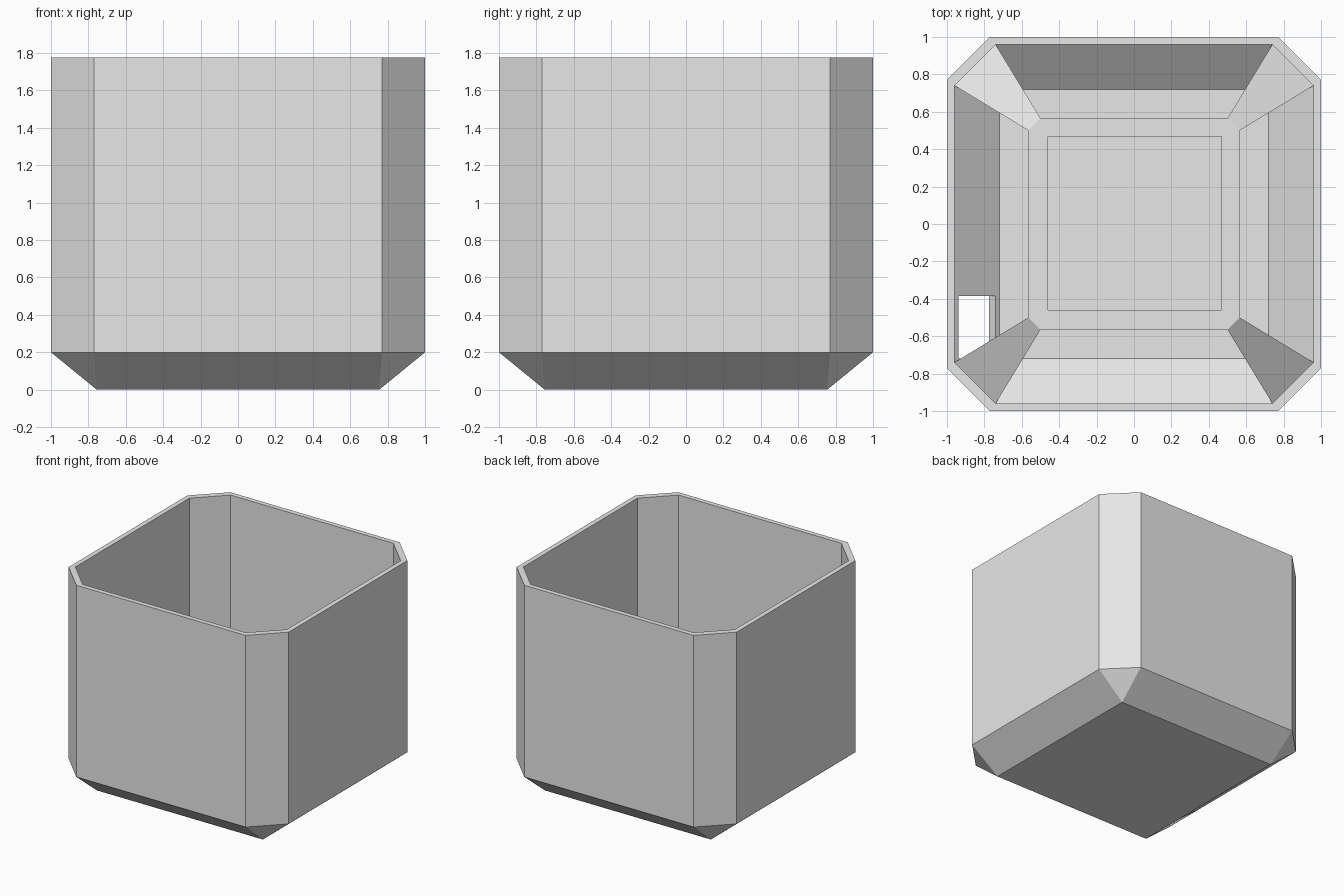
import bpy
import bmesh
import math

cube = bpy.data.objects.get("Cube")
if cube:
    bpy.data.objects.remove(cube, do_unlink=True)

grey = bpy.data.materials.new("light_grey")
grey.use_nodes = True
COLOUR = (0.8, 0.8, 0.8, 1.0)
grey.diffuse_color = COLOUR
grey.node_tree.nodes["Principled BSDF"].inputs["Base Color"].default_value = COLOUR


def finish(name, bm):
    """Turn a bmesh into a named, coloured object."""
    bmesh.ops.remove_doubles(bm, verts=bm.verts, dist=1e-5)
    bmesh.ops.dissolve_degenerate(bm, edges=bm.edges, dist=1e-5)
    bmesh.ops.recalc_face_normals(bm, faces=bm.faces)
    mesh = bpy.data.meshes.new(name)
    bm.to_mesh(mesh)
    bm.free()
    mesh.materials.append(grey)
    obj = bpy.data.objects.new(name, mesh)
    bpy.context.collection.objects.link(obj)
    return obj


def ring(bm, half, cut, z):
    """Square with cut corners; cut == half gives a plain square."""
    verts = []
    for sx, sy, swap in ((1, 1, 0), (-1, 1, 1), (-1, -1, 0), (1, -1, 1)):
        pair = [(sx * half, sy * cut), (sx * cut, sy * half)]
        for x, y in (pair[::-1] if swap else pair):
            verts.append(bm.verts.new((x, y, z)))
    return verts


def lathe(name, rings, closed=False):
    """Join successive rings, then cap the ends or close the loop."""
    bm = bmesh.new()
    loops = [ring(bm, *r) for r in rings]
    pairs = list(zip(loops, loops[1:]))
    if closed:
        pairs.append((loops[-1], loops[0]))
    else:
        bm.faces.new(loops[0])
        bm.faces.new(loops[-1])
    for a, b in pairs:
        for i in range(8):
            j = (i + 1) % 8
            bm.faces.new((a[i], a[j], b[j], b[i]))
    return finish(name, bm)


TOP, FLOOR, DECK = 1.775, 0.04, 0.54

# Pot shell: chamfered walls tapering to a square foot, hollow inside
pot = lathe("pot_shell", [
    (0.755, 0.755, 0), (1, 0.77, 0.2), (1, 0.77, TOP),
    (0.96, 0.74, TOP), (0.96, 0.74, 0.24), (0.72, 0.72, FLOOR)])

# Drain slot cut square through the sloping base
bm = bmesh.new()
bmesh.ops.create_cube(bm, size=1)
cutter = finish("drain_cutter", bm)
cutter.scale = (0.258, 0.335, 0.12)
cutter.location = (-0.8575, -0.5525, 0.119)
cutter.rotation_euler.y = math.radians(39.2)
cutter.hide_render = True
slot = pot.modifiers.new("drain_slot", "BOOLEAN")
slot.object = cutter
slot.operation = "DIFFERENCE"
slot.solver = "EXACT"
bpy.context.view_layer.objects.active = pot
bpy.ops.object.modifier_apply(modifier=slot.name)
bpy.data.objects.remove(cutter, do_unlink=True)

# Raised deck with a square opening
lathe("stand_deck", [
    (0.565, 0.5, DECK - 0.04), (0.565, 0.5, DECK),
    (0.48, 0.48, DECK), (0.48, 0.48, DECK - 0.04)], closed=True)

# Square well running from the deck to the floor
well = lathe("stand_well", [
    (0.505, 0.505, FLOOR), (0.505, 0.505, DECK + 0.005),
    (0.465, 0.465, DECK + 0.005), (0.465, 0.465, FLOOR)], closed=True)
well.location = (0.004, 0.004, 0)

# Four sloping legs from the deck out to the pot corners
for side, sx in (("left", 1), ("right", -1)):
    for end, sy in (("back", 1), ("front", -1)):
        bm = bmesh.new()
        for half, cut, low, high in ((0.96, 0.74, 0.2, 0.24),
                                     (0.565, 0.5, FLOOR, DECK)):
            for x, y in ((half, cut), (cut, half)):
                for z in (low, high):
                    bm.verts.new((sx * x, sy * y, z))
        bmesh.ops.convex_hull(bm, input=bm.verts)
        bmesh.ops.dissolve_limit(bm, angle_limit=0.01, verts=bm.verts, edges=bm.edges)
        finish(f"{end}_{side}_leg", bm)
